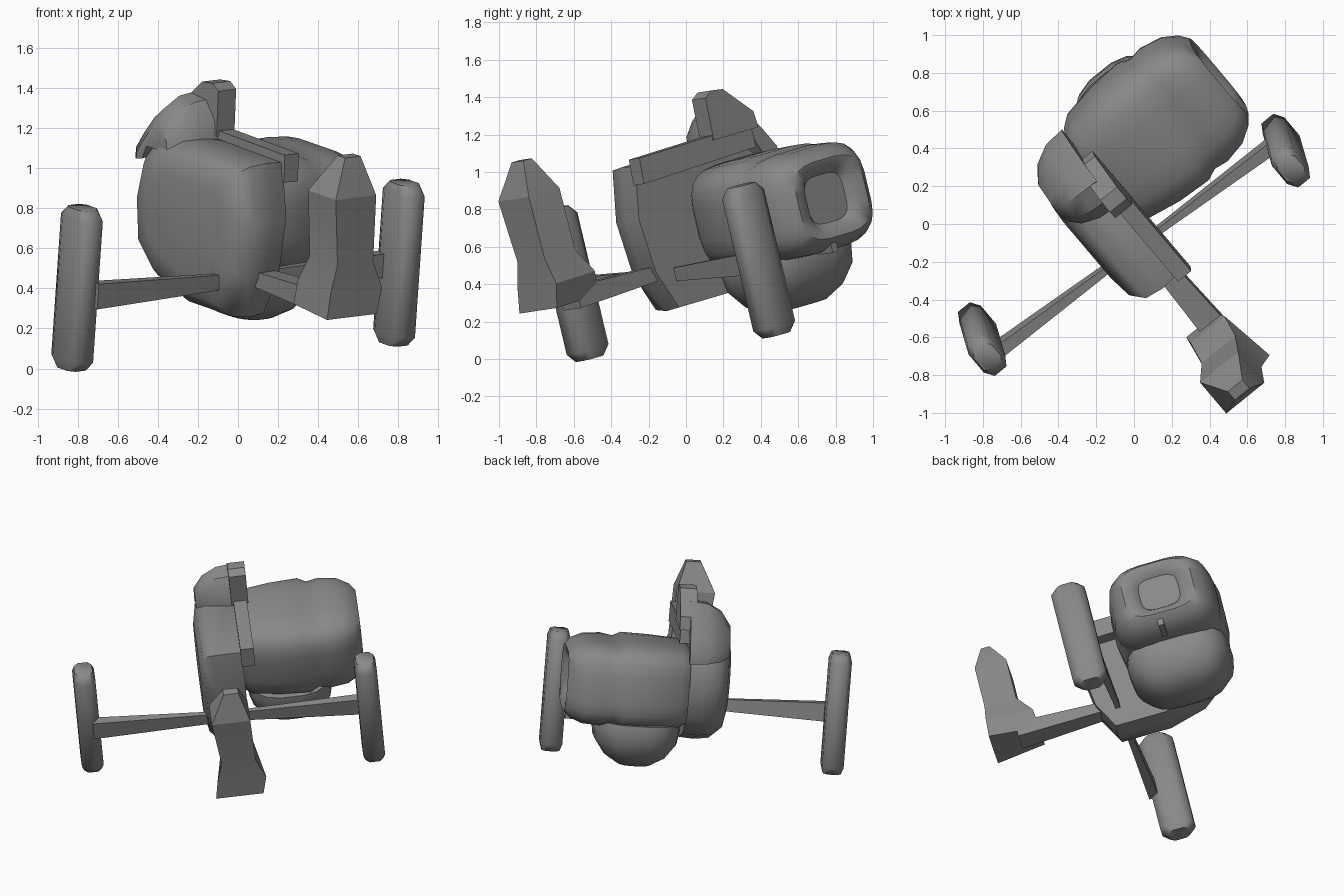
import bpy, bmesh, math
from mathutils import Vector, Matrix

cube = bpy.data.objects.get("Cube")
if cube:
    bpy.data.objects.remove(cube, do_unlink=True)

grey = bpy.data.materials.new("plain grey")
grey.use_nodes = True
grey.diffuse_color = (0.25, 0.25, 0.25, 1)
grey.node_tree.nodes["Principled BSDF"].inputs["Base Color"].default_value = (0.25, 0.25, 0.25, 1)

# Tilted craft frame: side (a), forward (b), up (c)
up = Vector((0.067, -0.23, 0.971)).normalized()
side = Vector((0.776, 0.627, 0.096))
side = (side - up * side.dot(up)).normalized()
fwd = up.cross(side)
FRAME = Matrix((side, fwd, up)).transposed().to_4x4()


def loft(name, rings, angle=30):
    """Skin a stack of equal-length rings of (a, b, c) points and cap both ends."""
    bm = bmesh.new()
    rows = [[bm.verts.new(p) for p in ring] for ring in rings]
    n = len(rows[0])
    for r0, r1 in zip(rows, rows[1:]):
        for i in range(n):
            j = (i + 1) % n
            bm.faces.new((r0[i], r0[j], r1[j], r1[i]))
    bm.faces.new(rows[0][::-1])
    bm.faces.new(rows[-1])
    bmesh.ops.recalc_face_normals(bm, faces=bm.faces[:])
    mesh = bpy.data.meshes.new(name)
    bm.to_mesh(mesh)
    bm.free()
    mesh.materials.append(grey)
    obj = bpy.data.objects.new(name, mesh)
    bpy.context.collection.objects.link(obj)
    obj.matrix_world = FRAME
    bpy.ops.object.select_all(action='DESELECT')
    obj.select_set(True)
    bpy.context.view_layer.objects.active = obj
    bpy.ops.object.shade_smooth_by_angle(angle=math.radians(angle))
    return obj


def oval(n, hu, hv, power=2.0):
    """Superellipse outline; a higher power gives a squarer shape."""
    pts = []
    for i in range(n):
        t = 2 * math.pi * (i + 0.5) / n
        u, v = math.cos(t), math.sin(t)
        pts.append((hu * math.copysign(abs(u) ** (2 / power), u),
                    hv * math.copysign(abs(v) ** (2 / power), v)))
    return pts


def rect(lo_a, hi_a, lo_b, hi_b, c, inset=0):
    """Level outline whose forward edge is narrowed by the inset."""
    return [(lo_a, lo_b, c), (hi_a, lo_b, c), (hi_a - inset, hi_b, c), (lo_a + inset, hi_b, c)]


def slab(name, profile, layers, centre, angle=30):
    """Extrude a (b, c) profile sideways, scaling it about a centre per layer."""
    cb, cc = centre
    return loft(name, [[(a, cb + (b - cb) * s, cc + (c - cc) * s) for b, c in profile]
                       for a, s in layers], angle)


# Flat main hull, bulging outwards
hull = [(-.12, 1.08), (-.18, .8), (-.15, .5), (-.05, .28), (.3, .28), (.56, .36),
        (.71, .5), (.75, .75), (.71, .96), (.58, 1.09)]
slab("main_hull", hull, [(-.19, .58), (-.165, .84), (-.1, .98), (0, 1.01), (.1, .99)],
     (.3, .7), 50)

# Rail along the upper inner edge
slab("top_rail", [(-.15, .98), (.66, 1.0), (.66, 1.13), (-.14, 1.12)],
     [(.09, 1), (.18, 1)], (.3, 1.07))

# Hood over the forward top corner
hood = [(.38, 1.06), (.40, 1.18), (.48, 1.27), (.6, 1.28), (.69, 1.2), (.78, 1.08),
        (.85, .97), (.85, .9), (.76, .92), (.7, 1.06)]
slab("hood", hood, [(-.16, .5), (-.1, .78), (0, .96), (.12, 1)], (.57, .97), 35)

# Upright plate beside the hood
crest = [(.38, 1.1), (.39, 1.33), (.44, 1.36), (.52, 1.35), (.69, 1.19), (.7, 1.1)]
slab("crest_plate", crest, [(.075, 1), (.19, 1)], (.56, 1.2), 25)

# Large rounded turret with a grooved end and an eye recess
turret = [(.1, .29, .25), (.16, .335, .28), (.35, .37, .29), (.54, .38, .295),
          (.60, .355, .27), (.68, .365, .285), (.80, .34, .28), (.88, .29, .25),
          (.92, .24, .21), (.91, .17, .165), (.865, .135, .13)]
loft("turret", [[(a, .49 + u, .69 + v) for u, v in oval(24, hb, hc, 3.7)]
                for a, hb, hc in turret], 45)

# Hanging bowl below the turret
bowl = [(.45, .29, .35), (.4, .295, .355), (.3, .28, .34), (.2, .21, .27), (.14, .12, .17)]
loft("turret_bowl", [[(.415 + u, .49 + v, c) for u, v in oval(20, ha, hb, 2.8)]
                     for c, ha, hb in bowl], 45)
loft("turret_latch", [rect(.76, .89, .43, .47, c) for c in (.4, .5)])

# Side struts and upright pods
for label, s, pod_a, pod_b in (("left", 1, .915, -.1), ("right", -1, -.965, .14)):
    loft(label + "_strut", [[(s * a, u - .04 * s * a, .46 + v) for u, v in
                             ((-t, -h), (t, -h), (t, h), (-t, h))]
                            for a, t, h in ((.05, .015, .035), (.94, .035, .065))])
    ends = [(-.415, .82, .62), (-.365, 1, 1), (.36, 1, 1), (.41, .82, .62)]
    loft(label + "_pod", [[(pod_a + u * ka, pod_b + v * kb, .48 + c) for u, v in
                           oval(8, .077, .122, 3)] for c, ka, kb in ends], 50)

# Tail arm and fin with a flared foot
loft("tail_arm", [[(.02 + u, b, .49 + v) for u, v in ((-w, -h), (w, -h), (w, h), (-w, h))]
                  for b, w, h in ((0, .05, .035), (-.7, .075, .06))])
loft("tail_fin", [rect(-.19, .13, -.89, -.55, .47, .06), rect(-.17, .16, -.88, -.56, .6, .05),
                  rect(-.13, .1, -.87, -.65, .74), rect(-.17, .09, -.87, -.65, 1.08),
                  rect(-.07, .03, -.8, -.74, 1.27)], 20)
